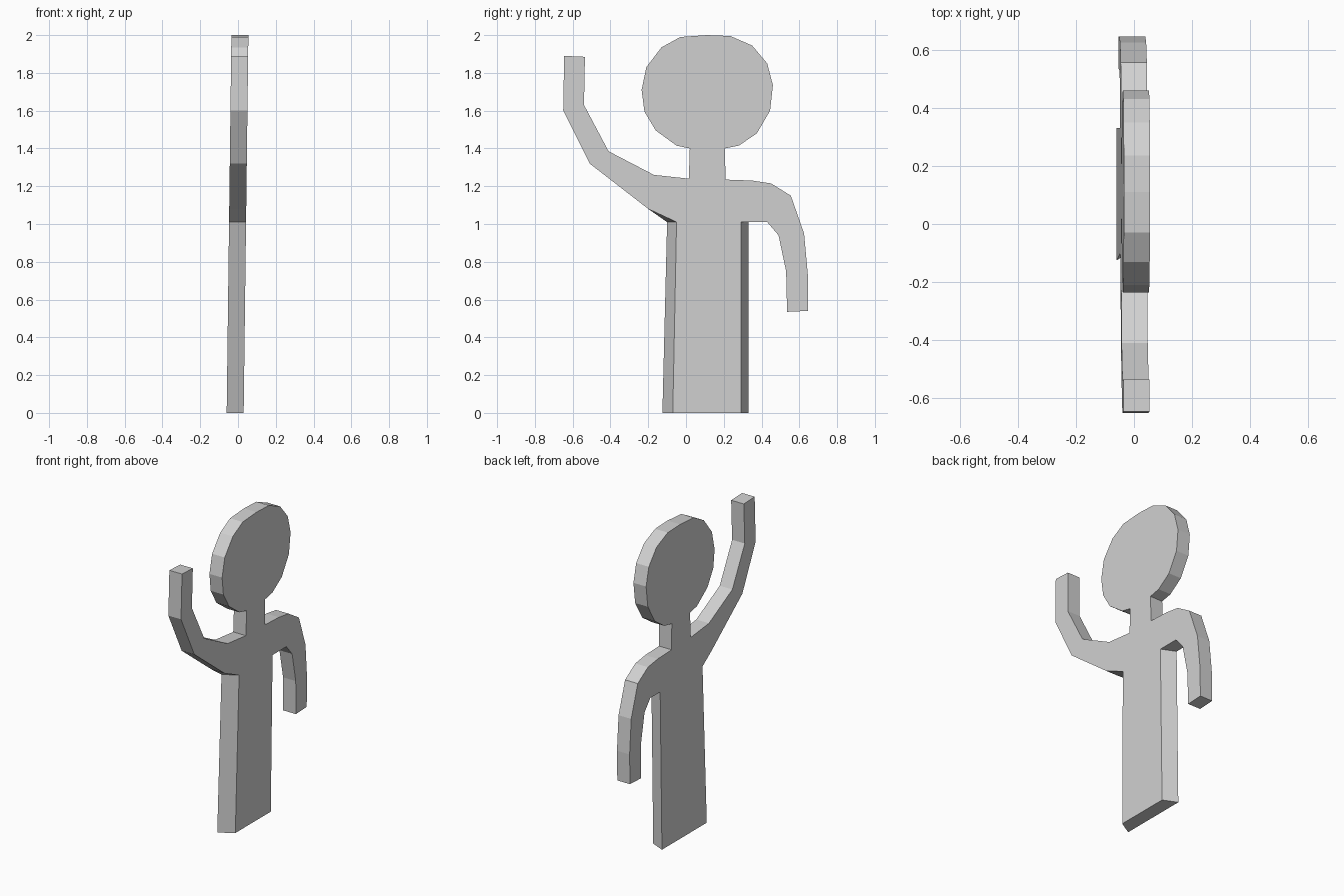
import bpy
import bmesh

cube = bpy.data.objects.get("Cube")
if cube:
    bpy.data.objects.remove(cube)

HALF_THICKNESS = 0.045
CENTIMETRE = 0.01


def make_material(name, colour):
    material = bpy.data.materials.new(name)
    material.use_nodes = True
    material.diffuse_color = colour
    shader = material.node_tree.nodes["Principled BSDF"]
    shader.inputs["Base Color"].default_value = colour
    return material


def leaning_point(side, y, z):
    """Place a profile point on one side of the gently leaning slab."""
    y, z = y * CENTIMETRE, z * CENTIMETRE
    centre = -0.015 + 0.0125 * z
    return (centre + side * HALF_THICKNESS, y, z)


def make_slab(name, near_profile, far_profile, material):
    """Join two matching profiles into one closed flat figure."""
    mesh = bpy.data.meshes.new(name)
    bm = bmesh.new()
    near = [bm.verts.new(leaning_point(1, y, z)) for y, z in near_profile]
    far = [bm.verts.new(leaning_point(-1, y, z)) for y, z in far_profile]
    bm.faces.new(near)
    bm.faces.new(list(reversed(far)))
    count = len(near)
    for i in range(count):
        following = (i + 1) % count
        bm.faces.new((near[i], far[i], far[following], near[following]))
    bmesh.ops.recalc_face_normals(bm, faces=bm.faces[:])
    bm.to_mesh(mesh)
    bm.free()
    mesh.materials.append(material)
    figure = bpy.data.objects.new(name, mesh)
    bpy.context.collection.objects.link(figure)
    return figure


# Head, from one side of the neck round to the other
head = [(2, 140), (-5, 141.5), (-16, 149.5), (-22, 159.5), (-23.5, 171),
        (-21, 183), (-13, 193.5), (-3, 199), (11, 200), (23.5, 199.5),
        (35, 194.5), (43, 185), (46, 173.5), (44.5, 160), (37.5, 148),
        (28, 141.5), (20.5, 140)]

# Lowered arm, from the neck over the shoulder to the armpit
lowered_arm = [(21, 123.5), (35, 123), (45, 121.5), (55.5, 115), (62.5, 95),
               (64.5, 73), (64.5, 54), (53.5, 53.5), (53, 75), (49, 94),
               (43, 101)]

# Body, whose far face is wider so that its sides are bevelled
body_near = [(29, 101), (29, 0), (-7, 0), (-5, 101)]
body_far = [(33, 101), (33, 0), (-12.5, 0), (-10, 101)]

# Raised arm, from the armpit up to the hand and back to the neck
raised_arm = [(-20, 108), (-51, 132), (-65, 160), (-64.5, 189), (-53.5, 188.5),
              (-54, 163), (-41, 138.5), (-17, 126), (1.5, 124)]

# The whole figure is one continuous slab in plain grey
grey = make_material("plain grey", (0.64, 0.64, 0.64, 1.0))
make_slab("waving_figure",
          head + lowered_arm + body_near + raised_arm,
          head + lowered_arm + body_far + raised_arm,
          grey)
